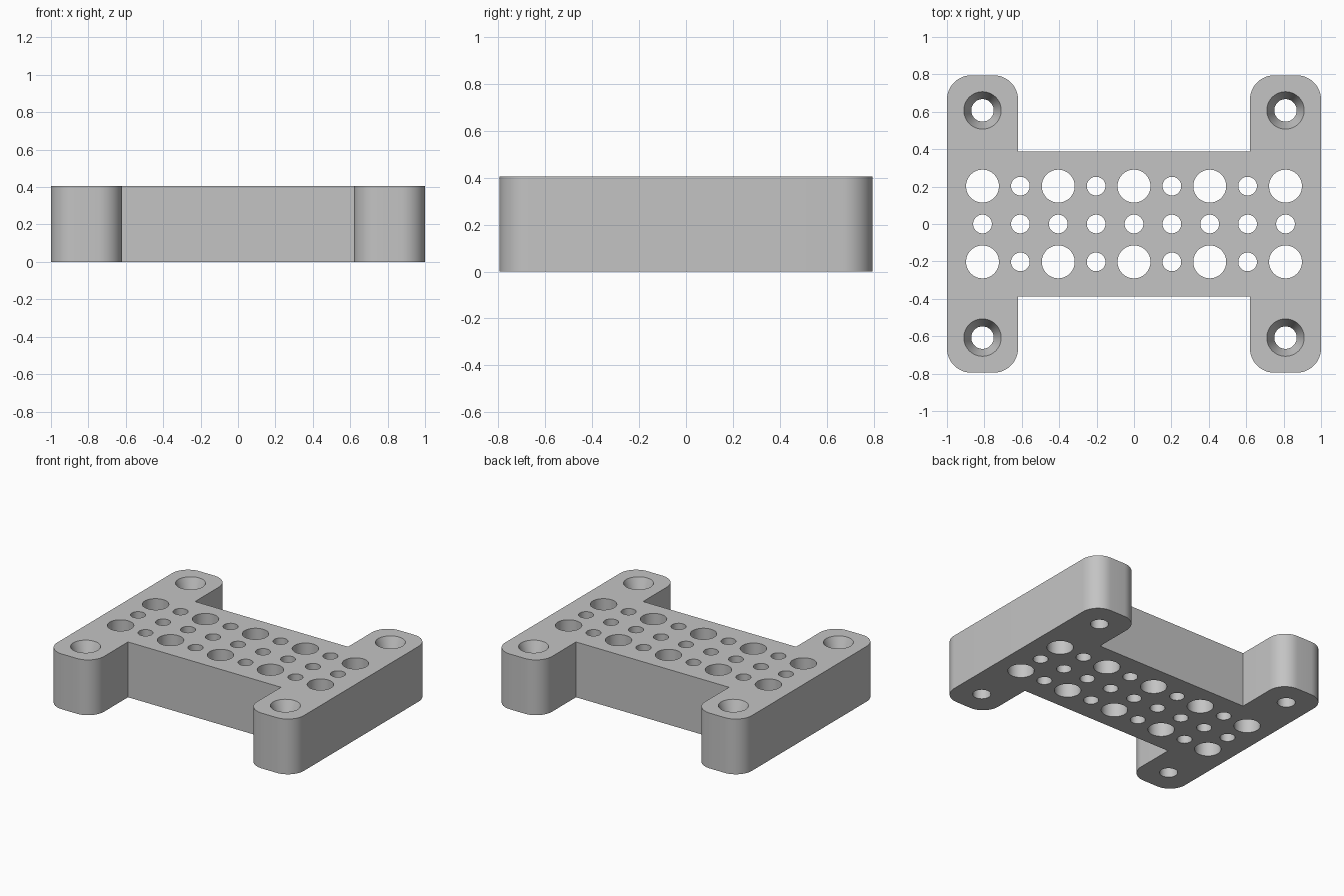
import bpy
import bmesh
from math import cos, sin, pi

cube = bpy.data.objects.get("Cube")
if cube:
    bpy.data.objects.remove(cube, do_unlink=True)

HEIGHT = 0.405
HALF_X, HALF_Y = 1.0, 0.795      # outer size
ARM_X, WEB_Y = 0.62, 0.388       # inner edge of the arms, half depth of the web
CORNER = 0.13
PITCH = 0.2025
STEPS = 12

grey = bpy.data.materials.new("light grey")
grey.use_nodes = True
colour = (0.55, 0.55, 0.55, 1)
grey.diffuse_color = colour
grey.node_tree.nodes["Principled BSDF"].inputs["Base Color"].default_value = colour


def make_object(name, bm):
    bmesh.ops.recalc_face_normals(bm, faces=bm.faces)
    mesh = bpy.data.meshes.new(name)
    bm.to_mesh(mesh)
    bm.free()
    mesh.materials.append(grey)
    obj = bpy.data.objects.new(name, mesh)
    bpy.context.collection.objects.link(obj)
    return obj


def arc(cx, cy, start):
    """Quarter circle, counter-clockwise from the start angle."""
    angles = [start + pi / 2 * i / STEPS for i in range(STEPS + 1)]
    return [(cx + CORNER * cos(a), cy + CORNER * sin(a)) for a in angles]


def add_lathe(bm, x, y, rings, segments=48):
    """Closed round solid through (radius, z) rings."""
    loops = [[bm.verts.new((x + r * cos(2 * pi * i / segments),
                            y + r * sin(2 * pi * i / segments), z))
              for i in range(segments)] for r, z in rings]
    for low, high in zip(loops, loops[1:]):
        for i in range(segments):
            j = (i + 1) % segments
            bm.faces.new((low[i], low[j], high[j], high[i]))
    bm.faces.new(loops[0][::-1])
    bm.faces.new(loops[-1])


# H-shaped outline: one quarter, mirrored to the other three
quarter = arc(HALF_X - CORNER, HALF_Y - CORNER, 0)
quarter += arc(ARM_X + CORNER, HALF_Y - CORNER, pi / 2) + [(ARM_X, WEB_Y)]
right_half = [(x, -y) for x, y in reversed(quarter)] + quarter
outline = right_half + [(-x, -y) for x, y in right_half]

bm = bmesh.new()
base = bm.faces.new([bm.verts.new((x, y, 0)) for x, y in outline])
top = bmesh.ops.extrude_face_region(bm, geom=[base], use_keep_orig=True)
bmesh.ops.translate(bm, vec=(0, 0, HEIGHT),
                    verts=[v for v in top["geom"] if isinstance(v, bmesh.types.BMVert)])
block = make_object("mounting_block", bm)

# Hole pattern: large holes alternate with small ones in the outer rows
bm = bmesh.new()
for col in range(-4, 5):
    for row in (-1, 0, 1):
        radius = 0.088 if row and col % 2 == 0 else 0.05
        add_lathe(bm, col * PITCH, row * PITCH, [(radius, -0.1), (radius, HEIGHT + 0.1)])

# Countersunk screw holes in the arms
for sx in (-1, 1):
    for sy in (-1, 1):
        add_lathe(bm, sx * 4 * PITCH, sy * 3 * PITCH,
                  [(0.06, -0.1), (0.06, HEIGHT - 0.1), (0.1, HEIGHT), (0.1, HEIGHT + 0.1)])
cutter = make_object("hole_cutter", bm)
cutter.hide_render = True

cut = block.modifiers.new("holes", 'BOOLEAN')
cut.operation = 'DIFFERENCE'
cut.solver = 'EXACT'
cut.object = cutter

bpy.ops.object.select_all(action='DESELECT')
block.select_set(True)
bpy.context.view_layer.objects.active = block
bpy.ops.object.modifier_apply(modifier=cut.name)
bpy.data.objects.remove(cutter, do_unlink=True)
bpy.ops.object.shade_smooth_by_angle(angle=pi / 9)
